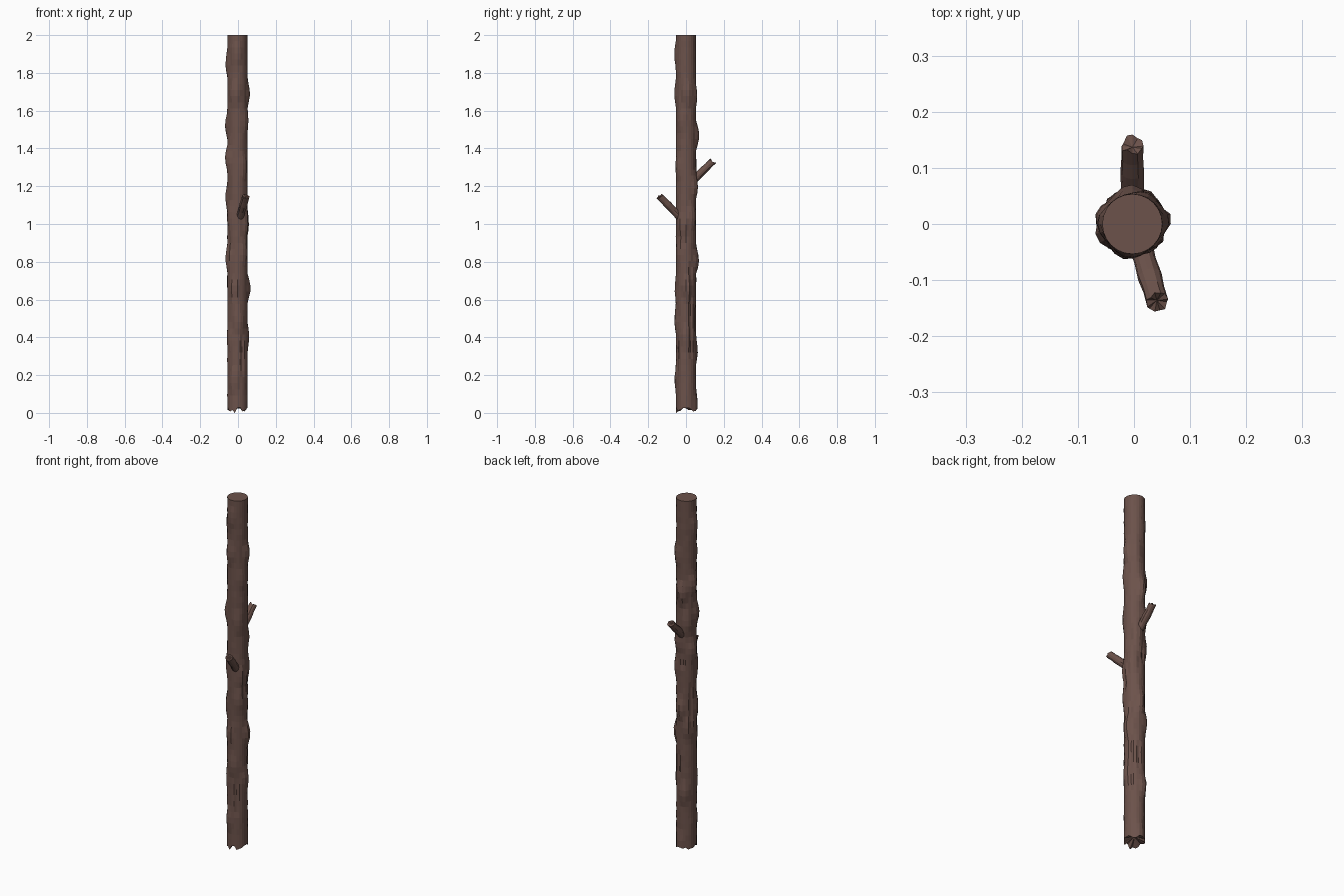
import bpy, bmesh, math, random
from mathutils import Vector

if "Cube" in bpy.data.objects:
    bpy.data.objects.remove(bpy.data.objects["Cube"])

random.seed(4)
SIDES = 24

bark = bpy.data.materials.new("bark")
bark.diffuse_color = (0.15, 0.085, 0.07, 1)
bark.use_nodes = True
bark.node_tree.nodes["Principled BSDF"].inputs["Base Color"].default_value = bark.diffuse_color


def make_log(name, rings, caps):
    """Skin a list of vertex rings and close both ends with a fan."""
    bm = bmesh.new()
    loops = [[bm.verts.new(p) for p in ring] for ring in rings]
    n = len(loops[0])
    for a, b in zip(loops, loops[1:]):
        for i in range(n):
            j = (i + 1) % n
            bm.faces.new((a[i], a[j], b[j], b[i]))
    for loop, centre in ((loops[0], caps[0]), (loops[-1], caps[1])):
        c = bm.verts.new(centre)
        for i in range(n):
            bm.faces.new((loop[i], loop[(i + 1) % n], c))
    bmesh.ops.recalc_face_normals(bm, faces=bm.faces)
    mesh = bpy.data.meshes.new(name)
    bm.to_mesh(mesh)
    bm.free()
    mesh.materials.append(bark)
    ob = bpy.data.objects.new(name, mesh)
    bpy.context.collection.objects.link(ob)
    return ob


# Bark knots: angle in degrees, height, bulge
knots = [(180, 1.85, .010), (165, 1.52, .015), (200, 1.35, .015), (165, 1.14, .013),
         (205, 0.82, .013), (10, 1.69, .014), (-25, 1.55, .007), (-20, 1.00, .012),
         (12, 0.66, .019), (0, 0.40, .009), (-95, 1.90, .009), (-105, 1.69, .011),
         (-110, 0.66, .010), (-85, 0.49, .009), (-110, 0.17, .010), (95, 1.47, .018),
         (65, 1.20, .014), (85, 0.81, .016), (110, 0.33, .012), (80, 0.05, .009),
         (60, 1.68, .010), (125, 1.30, .010), (135, 0.70, .011), (-50, 1.30, .008),
         (-140, 1.05, .008), (-45, 0.85, .008), (40, 1.04, .011), (-145, 0.40, .006)]
# Bark cracks: angle in degrees, lower and upper height
cracks = [(30, .30, .80), (-15, .90, 1.04), (-105, .60, .72), (-150, .80, .95),
          (150, .68, .95), (75, .42, .56), (-60, .20, .40), (105, 1.05, 1.15)]


def angle_gap(a, b):
    return abs((a - b + 180) % 360 - 180)


def trunk_radius(deg, z):
    r = 0.0535 + random.uniform(-.0008, .0008)
    bulge = 0
    for a, h, s in knots:
        d = math.hypot(angle_gap(deg, a) / 38, (z - h) / .075)
        bulge = max(bulge, s * max(0, 1 - d ** 1.5))
    for a, lo, hi in cracks:
        if lo < z < hi and angle_gap(deg, a) < 7.5:
            bulge -= 0.006
    return r + bulge


# Trunk with a splintered foot and a clean sawn top
angles = [360 * i / SIDES for i in range(SIDES)]
rings = []
for k in range(61):
    z = 0.06 + 1.94 * k / 60
    ring = []
    for a in angles:
        t = math.radians(a)
        r = 0.0535 if k == 60 else trunk_radius(a, z)
        ring.append((r * math.cos(t) - .003, r * math.sin(t), z))
    rings.append(ring)
foot = []
for i, (x, y, z) in enumerate(rings[0]):
    foot.append((x, y, 0 if i == 17 else random.uniform(.006, .03)))
rings.insert(0, foot)
make_log("trunk", rings, [(-.003, 0, .045), (-.003, 0, 2.0)])


# Broken branch stubs
def branch(name, base, tip, radius, sides=12):
    base, tip = Vector(base), Vector(tip)
    axis = (tip - base).normalized()
    u = axis.cross(Vector((0, 0, 1))).normalized()
    v = axis.cross(u)
    stations = [(0, 1.15), (.35, 1.0), (.6, 1.08), (.8, .97), (1, 1)]
    rings = []
    for f, s in stations:
        ring = []
        for i in range(sides):
            t = 2 * math.pi * i / sides
            r = radius * s * random.uniform(.95, 1.05)
            jag = random.uniform(-.007, .007) if f == 1 else 0
            ring.append(base.lerp(tip, f) + axis * jag
                        + u * r * math.cos(t) + v * r * math.sin(t))
        rings.append(ring)
    make_log(name, rings, [base, tip - axis * .006])


branch("back_branch", (-.003, .025, 1.217), (-.003, .141, 1.332), .0195)
branch("front_branch", (.008, -.025, 1.03), (.042, -.140, 1.147), .0195)
